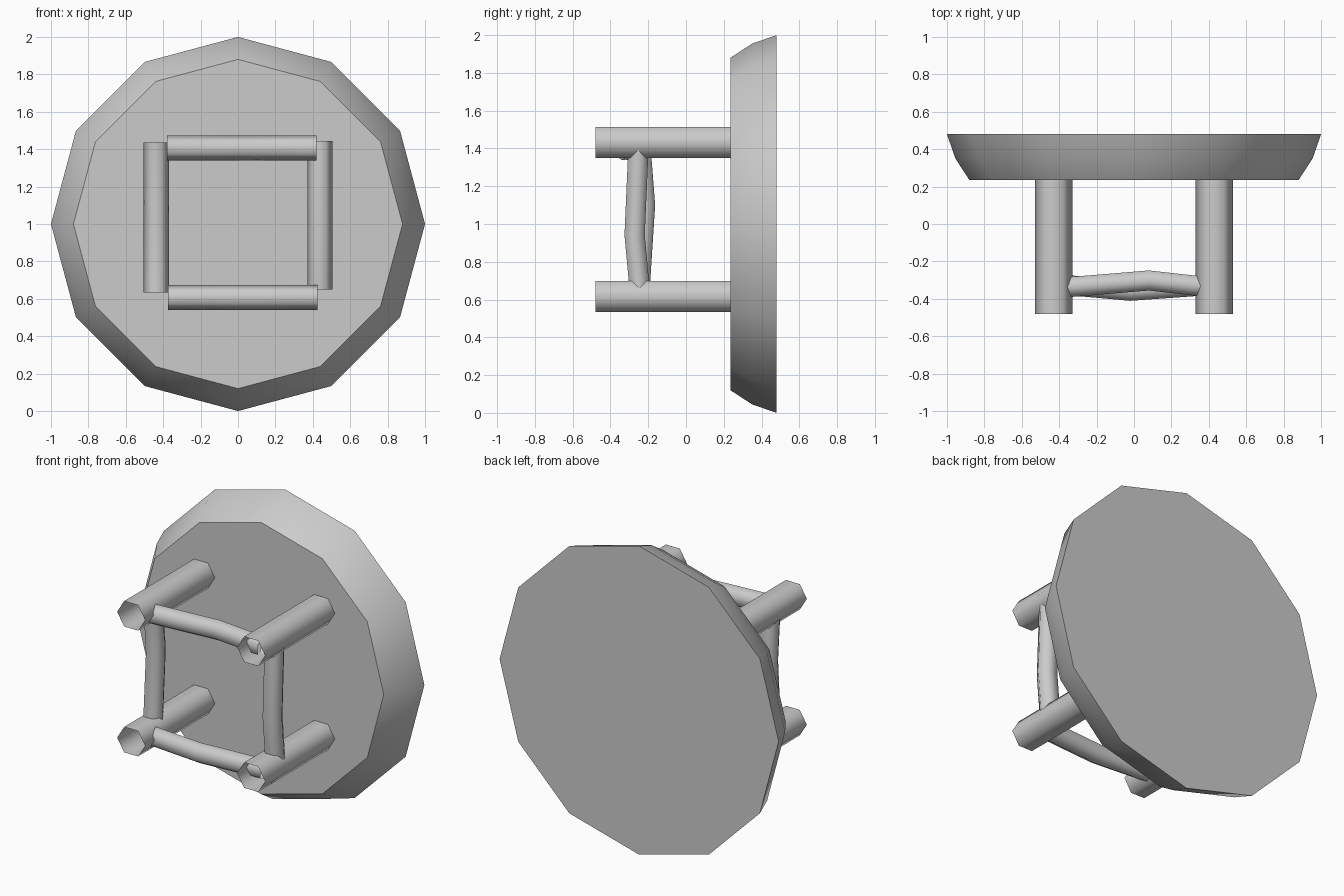
import bpy, bmesh, math
from mathutils import Vector

cube = bpy.data.objects.get("Cube")
if cube:
    bpy.data.objects.remove(cube, do_unlink=True)

grey = bpy.data.materials.new("plain grey")
grey.use_nodes = True
grey.diffuse_color = (0.6, 0.6, 0.6, 1)
grey.node_tree.nodes["Principled BSDF"].inputs["Base Color"].default_value = (0.6, 0.6, 0.6, 1)


def loft(name, sides, rings, u, v, capped=False, angle=80):
    """Skin rings of (centre, half size along u, half size along v)."""
    u, v = Vector(u), Vector(v)
    bm = bmesh.new()
    loops = []
    for centre, ru, rv in rings:
        turns = [math.tau * i / sides for i in range(sides)]
        loops.append([bm.verts.new(Vector(centre) + u * ru * math.cos(t) + v * rv * math.sin(t))
                      for t in turns])
    for a, b in zip(loops, loops[1:]):
        for i in range(sides):
            j = (i + 1) % sides
            bm.faces.new((a[i], a[j], b[j], b[i]))
    if capped:
        bm.faces.new(loops[0])
        bm.faces.new(loops[-1])
    bmesh.ops.recalc_face_normals(bm, faces=bm.faces)
    mesh = bpy.data.meshes.new(name)
    bm.to_mesh(mesh)
    bm.free()
    mesh.materials.append(grey)
    obj = bpy.data.objects.new(name, mesh)
    bpy.context.collection.objects.link(obj)
    bpy.ops.object.select_all(action="DESELECT")
    obj.select_set(True)
    bpy.context.view_layer.objects.active = obj
    bpy.ops.object.shade_smooth_by_angle(angle=math.radians(angle))
    return obj


X, Y, Z = (1, 0, 0), (0, 1, 0), (0, 0, 1)

# Twelve-sided seat with a rounded rim
seat_profile = [(0.235, 0.88), (0.35, 0.955), (0.48, 1.0)]
loft("seat", 12, [((0, y, 1), r, r) for y, r in seat_profile], X, Z, capped=True, angle=40)

# Four hollow six-sided legs
for side, x in (("left", 0.43), ("right", -0.43)):
    for level, z in (("upper", 1.432), ("lower", 0.617)):
        loft(f"{side}_{level}_leg", 6,
             [((x, y, z), 0.1, 0.095) for y in (-0.48, 0.24)], X, Z)

# Slightly bent rungs joining the legs
OUT, DEEP = 0.067, 0.062
for name, z, path in (
        ("upper_rung", 1.407, [(-0.38, -0.34), (0.08, -0.302), (0.42, -0.34)]),
        ("lower_rung", 0.607, [(-0.375, -0.325), (-0.02, -0.357), (0.425, -0.325)])):
    loft(name, 6, [((x, y, z), OUT, DEEP) for x, y in path], Z, Y)
for name, x, path in (
        ("left_rung", 0.438, [(0.65, -0.245), (0.94, -0.272), (1.445, -0.25)]),
        ("right_rung", -0.437, [(0.635, -0.247), (1.1, -0.217), (1.435, -0.243)])):
    loft(name, 6, [((x, y, z), OUT, DEEP) for z, y in path], X, Y)
